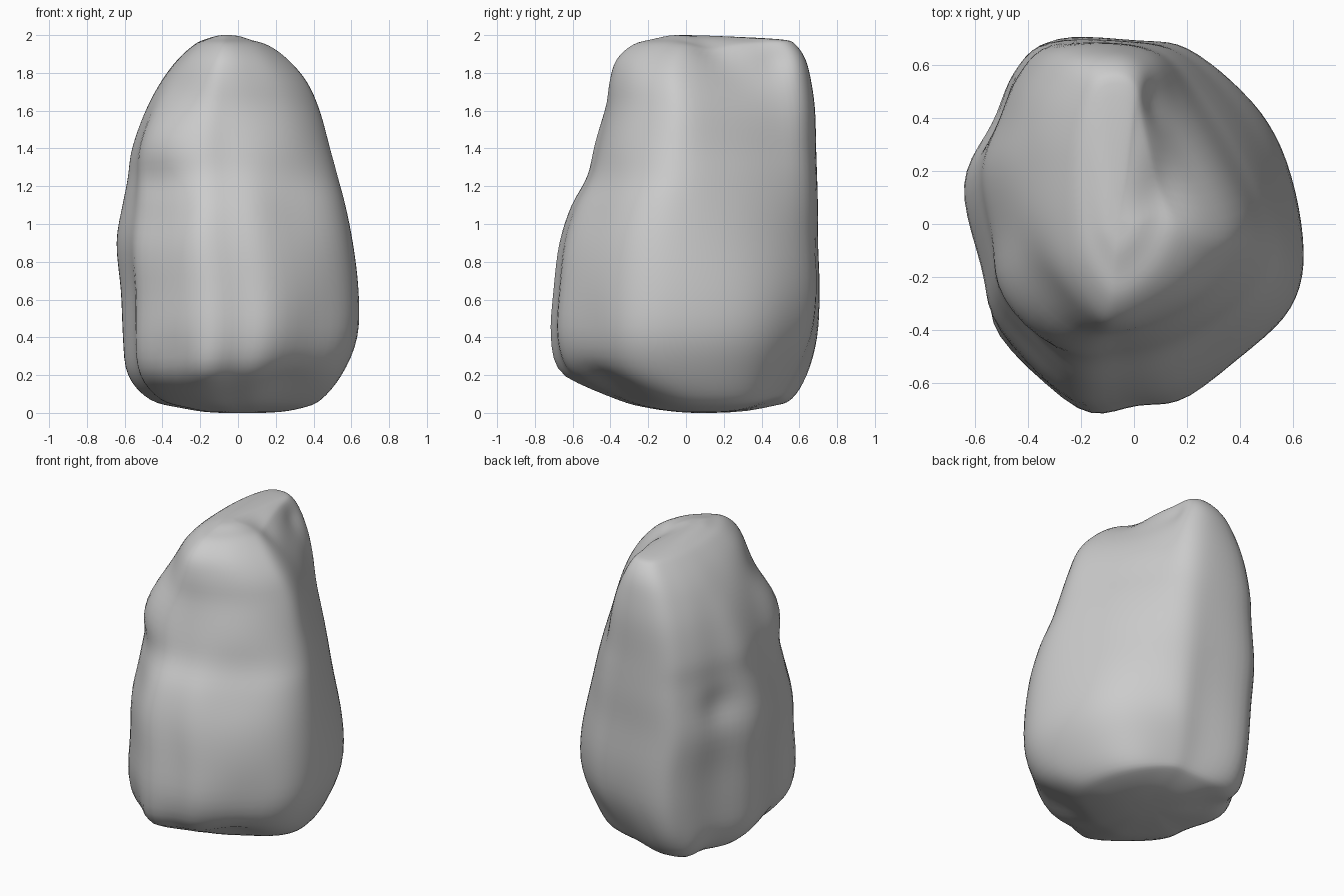
import bpy
import bmesh
from math import exp
from mathutils import Vector

cube = bpy.data.objects.get("Cube")
if cube:
    bpy.data.objects.remove(cube, do_unlink=True)

# Plan outlines, anticlockwise from +x, with matching corners
WAIST = [(.635, 0), (.56, .3), (.42, .52), (.2, .69), (0, .71), (-.3, .72), (-.43, .61), (-.52, .41),
         (-.65, .15), (-.57, -.2), (-.53, -.43), (-.23, -.73), (0, -.71), (.2, -.68), (.5, -.45), (.63, -.25)]
CROWN = [(.29, -.02), (.2, .2), (.1, .43), (.06, .58), (-.05, .64), (-.22, .62), (-.3, .5), (-.34, .35),
         (-.35, .2), (-.34, 0), (-.29, -.2), (-.15, -.36), (-.06, -.38), (.05, -.34), (.17, -.26), (.26, -.14)]

# Silhouette: height, left and right limits, front and back limits
LEVELS = [(0, -.15, .2, 0, .3), (.025, -.3, .34, -.2, .48), (.07, -.47, .44, -.36, .57),
          (.2, -.59, .55, -.64, .65), (.4, -.615, .635, -.72, .7), (.65, -.625, .64, -.705, .71),
          (.9, -.65, .61, -.675, .7), (1.1, -.615, .57, -.61, .7), (1.25, -.585, .53, -.52, .695),
          (1.4, -.565, .49, -.475, .69), (1.6, -.49, .435, -.42, .685), (1.75, -.41, .37, -.405, .665),
          (1.87, -.32, .27, -.37, .635), (1.95, -.23, .17, -.28, .58), (1.98, -.17, .09, -.17, .5),
          (2, -.1, 0, -.08, .12)]

# Hollows and bulges: centre, reach, push along the outward direction
DENTS = [((-.47, -.4, 1.25), .08, -.04), ((-.38, -.36, 1.45), .22, .06), ((-.45, -.42, 1.0), .2, -.04),
         ((.25, -.4, 1.45), .2, .02), ((.3, -.5, 1.1), .2, -.02), ((-.32, -.22, 1.7), .14, -.03),
         ((.4, -.5, .45), .14, -.02), ((.28, -.45, .12), .18, -.05),
         ((-.33, -.6, .3), .1, -.03), ((-.16, -.68, .25), .1, .02), ((-.5, -.42, .35), .2, .02),
         ((.1, .48, 1.88), .07, -.02), ((.12, .13, 1.95), .12, -.035), ((.2, .3, 1.88), .2, -.025),
         ((-.48, .38, 1.05), .11, -.04), ((.3, .55, .38), .25, -.02),
         ((.12, .6, .12), .25, -.06), ((-.4, .52, .07), .1, .05)]


def spline(points, steps, closed):
    """Smooth curve through all the given points."""
    pts = [Vector(p) for p in points]
    n = len(pts)
    pick = (lambda i: pts[i % n]) if closed else (lambda i: pts[max(0, min(n - 1, i))])
    out = []
    for i in range(n if closed else n - 1):
        a, b, c, d = (pick(i + k) for k in (-1, 0, 1, 2))
        for s in range(steps):
            t = s / steps
            out.append(b + (c - a) * t / 2 + (a * 2 - b * 5 + c * 4 - d) * t * t / 2
                       + (b * 3 - a - c * 3 + d) * t ** 3 / 2)
    if not closed:
        out.append(pts[-1])
    return out


def fit(value, low, high, new_low, new_high):
    return new_low + (value - low) / (high - low) * (new_high - new_low)


# Rings of the boulder, blended from waist to crown and fitted to the silhouette
waist, crown = spline(WAIST, 5, True), spline(CROWN, 5, True)
bm = bmesh.new()
rings = []
for z, left, right, front, back in spline(LEVELS, 4, False):
    blend = max(0, min(1, (z - .5) / 1.3))
    outline = [a.lerp(b, blend) for a, b in zip(waist, crown)]
    xs, ys = [p.x for p in outline], [p.y for p in outline]
    ring = []
    for p in outline:
        co = Vector((fit(p.x, min(xs), max(xs), left, right),
                     fit(p.y, min(ys), max(ys), front, back), z))
        ring.append(bm.verts.new(co))
    rings.append(ring)

# Skin between rings, with a fan closing each end
count = len(waist)
for low, high in zip(rings, rings[1:]):
    for i in range(count):
        j = (i + 1) % count
        bm.faces.new((low[i], low[j], high[j], high[i]))
for ring in (rings[0], rings[-1]):
    centre = bm.verts.new(sum((v.co for v in ring), Vector()) / count)
    for i in range(count):
        bm.faces.new((ring[i], ring[(i + 1) % count], centre))
bmesh.ops.recalc_face_normals(bm, faces=bm.faces)

# Weathered hollows and bulges
bm.normal_update()
moves = []
for v in bm.verts:
    amount = sum(push * exp(-((v.co - Vector(c)).length / reach) ** 2) for c, reach, push in DENTS)
    moves.append((v, v.normal * amount))
for v, move in moves:
    v.co += move
    v.co.z = max(0, v.co.z)
for step in range(4):
    bmesh.ops.smooth_vert(bm, verts=bm.verts, factor=.4, use_axis_x=True, use_axis_y=True)

mesh = bpy.data.meshes.new("boulder")
bm.to_mesh(mesh)
bm.free()
boulder = bpy.data.objects.new("boulder", mesh)
bpy.context.collection.objects.link(boulder)
mesh.shade_smooth()

# Stone colour
stone = bpy.data.materials.new("grey stone")
stone.use_nodes = True
colour = (.6, .6, .6, 1)
stone.diffuse_color = colour
stone.node_tree.nodes["Principled BSDF"].inputs["Base Color"].default_value = colour
mesh.materials.append(stone)
